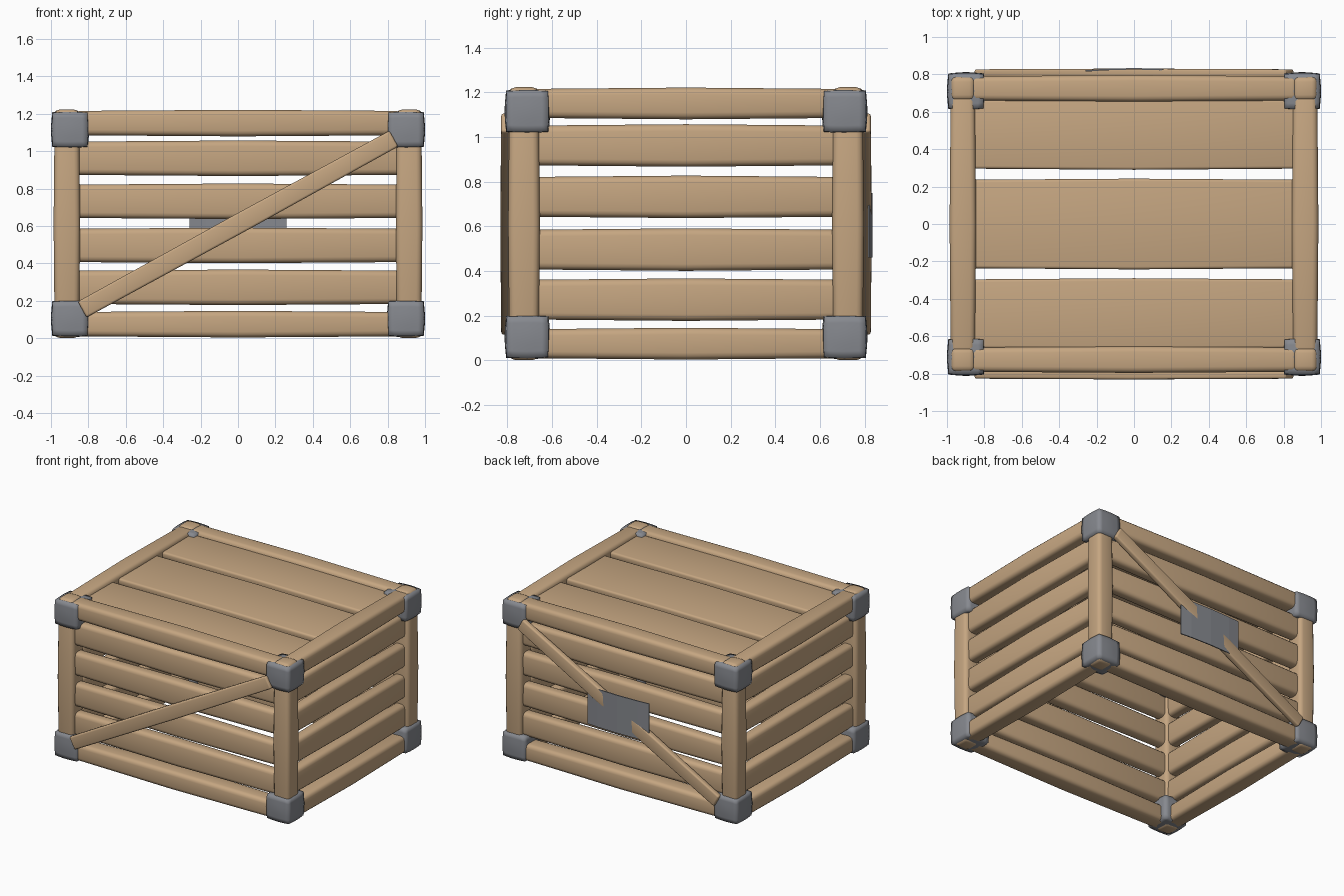
import bpy, bmesh, math
from mathutils import Vector, Matrix

if "Cube" in bpy.data.objects:
    bpy.data.objects.remove(bpy.data.objects["Cube"], do_unlink=True)


def material(name, color):
    m = bpy.data.materials.new(name)
    m.use_nodes = True
    m.diffuse_color = color
    m.node_tree.nodes["Principled BSDF"].inputs["Base Color"].default_value = color
    return m


WOOD = material("light wood", (0.56, 0.38, 0.22, 1))
METAL = material("grey metal", (0.24, 0.25, 0.275, 1))


def finish(bm, name, mat, bevel=0, segments=3):
    mesh = bpy.data.meshes.new(name)
    bmesh.ops.recalc_face_normals(bm, faces=bm.faces)
    bm.to_mesh(mesh)
    bm.free()
    mesh.materials.append(mat)
    obj = bpy.data.objects.new(name, mesh)
    bpy.context.collection.objects.link(obj)
    for p in mesh.polygons:
        p.use_smooth = True
    if bevel:
        mod = obj.modifiers.new("rounded edges", "BEVEL")
        mod.width, mod.segments = bevel, segments
        mod.limit_method = "ANGLE"
    return obj


def board(name, center, size, bevel=0.03, bow=0.012, tilt=0):
    """Rounded board, slightly fuller at the middle of its longest axis."""
    bm = bmesh.new()
    bmesh.ops.create_cube(bm, size=1)
    axis = max(range(3), key=lambda i: size[i])
    normal = Vector([i == axis for i in range(3)])
    bmesh.ops.bisect_plane(bm, geom=bm.verts[:] + bm.edges[:] + bm.faces[:],
                           plane_co=(0, 0, 0), plane_no=normal)
    for v in bm.verts:
        middle = abs(v.co[axis]) < 0.01
        for i in range(3):
            trim = 0 if middle or i == axis else bow
            v.co[i] *= size[i] - trim
    turn = Matrix.Translation(center) @ Matrix.Rotation(tilt, 4, "Y")
    bm.transform(turn)
    return finish(bm, name, WOOD, bevel)


def corner_cap(name, center, size):
    """Softly swollen metal block."""
    bm = bmesh.new()
    bmesh.ops.create_cube(bm, size=2)
    bmesh.ops.subdivide_edges(bm, edges=bm.edges[:], cuts=5, use_grid_fill=True)
    for v in bm.verts:
        ball = v.co.normalized() * 1.25
        v.co = v.co.lerp(ball, 0.2)
    reach = max(v.co.x for v in bm.verts)
    for v in bm.verts:
        v.co = Vector([c + v.co[i] / reach * size[i] / 2 for i, c in enumerate(center)])
    return finish(bm, name, METAL)


sides_x = (("left", 1), ("right", -1))
sides_y = (("front", -1), ("back", 1))
levels = (("lower", 0.075, 0.105), ("upper", 1.15, 1.115))
slat_heights = (0.272, 0.496, 0.732, 0.962)

# Corner posts and metal caps
for xn, sx in sides_x:
    for yn, sy in sides_y:
        board(f"{yn}_{xn}_post", (sx * 0.915, sy * 0.725, 0.612),
              (0.142, 0.142, 1.222))
        for level, _, z in levels:
            corner_cap(f"{level}_{yn}_{xn}_cap", (sx * 0.898, sy * 0.71, z),
                       (0.204, 0.204, 0.2))

# Front and back walls: rails, slats and diagonal brace
for yn, sy in sides_y:
    for level, z, _ in levels:
        board(f"{level}_{yn}_rail", (0, sy * 0.725, z), (1.75, 0.142, 0.142))
    for i, z in enumerate(slat_heights):
        board(f"{yn}_slat_{i + 1}", (0, sy * 0.72, z), (1.76, 0.1, 0.19))
    board(f"{yn}_brace", (0, sy * 0.806, 0.61), (1.9, 0.05, 0.105),
          bevel=0.012, bow=0.008, tilt=-math.atan2(0.91, 1.66))

# Side walls: rails and slats
for xn, sx in sides_x:
    for level, z, _ in levels:
        board(f"{level}_{xn}_rail", (sx * 0.915, 0, z), (0.142, 1.38, 0.142))
    for i, z in enumerate(slat_heights):
        board(f"{xn}_slat_{i + 1}", (sx * 0.91, 0, z), (0.1, 1.39, 0.19))

# Lid planks
for name, y, width in (("front", -0.48, 0.38), ("middle", 0, 0.485), ("back", 0.48, 0.38)):
    board(f"{name}_lid_plank", (0, y, 1.165), (1.76, width, 0.06), bevel=0.015)

# Gently curved metal plate on the back
bm = bmesh.new()
outline = [(-0.26, 0.822), (-0.17, 0.829), (0, 0.834), (0.17, 0.829), (0.26, 0.822)]
loop = outline + [(x, y - 0.008) for x, y in reversed(outline)]
face = bm.faces.new([bm.verts.new((x, y, 0.46)) for x, y in loop])
extruded = bmesh.ops.extrude_face_region(bm, geom=[face])
top = [g for g in extruded["geom"] if isinstance(g, bmesh.types.BMVert)]
bmesh.ops.translate(bm, verts=top, vec=(0, 0, 0.29))
plate = finish(bm, "back_plate", METAL)
for p in plate.data.polygons:
    p.use_smooth = False
